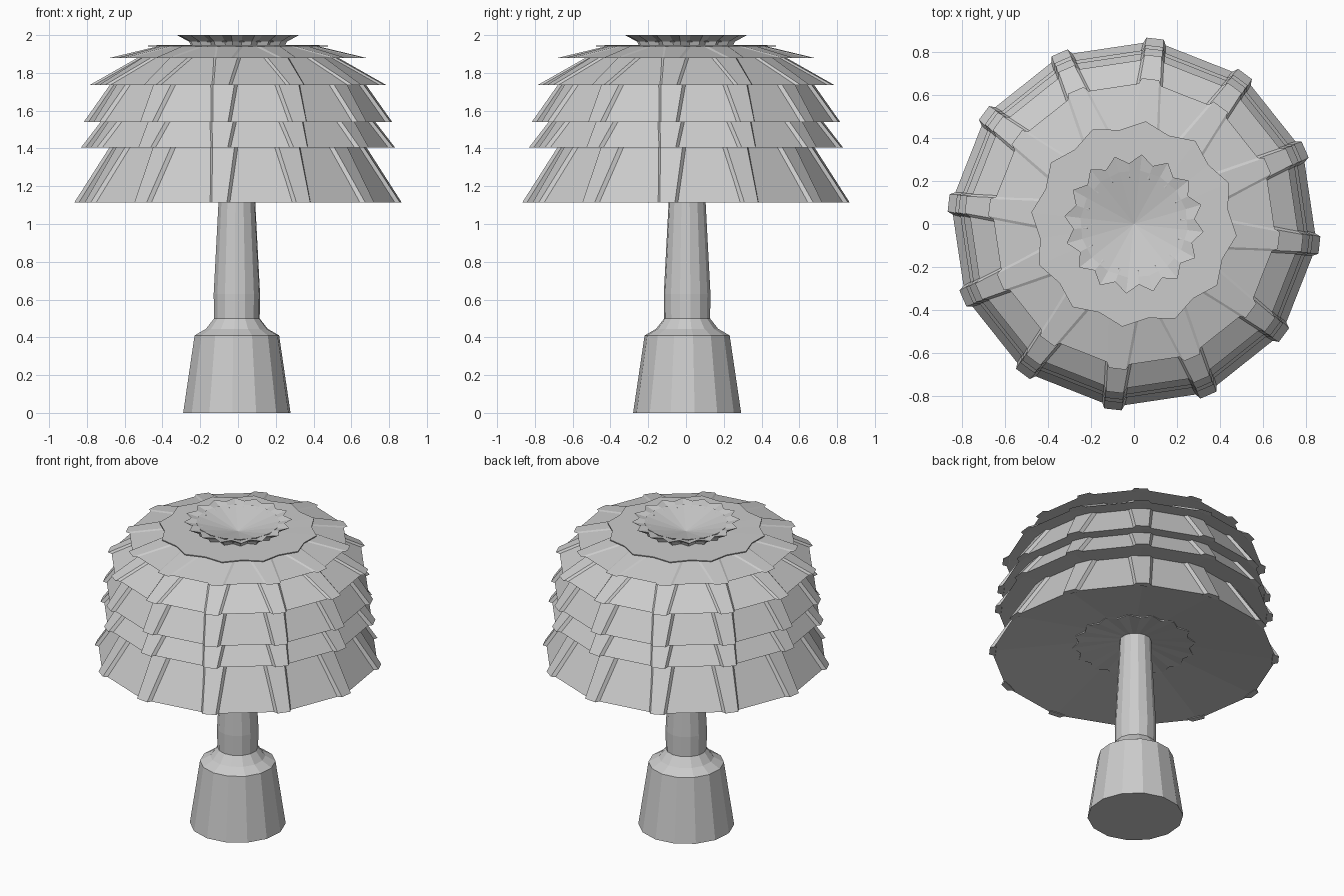
import bpy, bmesh
from math import cos, sin, pi, radians

cube = bpy.data.objects.get("Cube")
if cube:
    bpy.data.objects.remove(cube, do_unlink=True)

grey = bpy.data.materials.new("plain_grey")
grey.use_nodes = True
colour = (0.6, 0.6, 0.6, 1)
grey.diffuse_color = colour
grey.node_tree.nodes["Principled BSDF"].inputs["Base Color"].default_value = colour

SIDES = 12
TURN = radians(-6.5)


def finish(name, bm):
    bmesh.ops.recalc_face_normals(bm, faces=bm.faces)
    mesh = bpy.data.meshes.new(name)
    bm.to_mesh(mesh)
    bm.free()
    mesh.materials.append(grey)
    obj = bpy.data.objects.new(name, mesh)
    bpy.context.collection.objects.link(obj)
    return obj


def lathe(name, profile, sides, turn=0.0, tooth=0.0):
    """Faceted turned solid; tooth pulls every other corner inward."""
    bm = bmesh.new()
    rings = []
    for r, z in profile:
        if r == 0:
            rings.append([bm.verts.new((0, 0, z))] * sides)
            continue
        ring = []
        for i in range(sides):
            a = turn + 2 * pi * i / sides
            rr = r * (1 - tooth * (i % 2))
            ring.append(bm.verts.new((rr * cos(a), rr * sin(a), z)))
        rings.append(ring)
    for low, high in zip(rings, rings[1:]):
        for i in range(sides):
            j = (i + 1) % sides
            corners = []
            for v in (low[i], low[j], high[j], high[i]):
                if v not in corners:
                    corners.append(v)
            bm.faces.new(corners)
    return finish(name, bm)


def ribs(name, r0, z0, r1, z1):
    """Folds with bevelled sides along the corners of a tier."""
    bm = bmesh.new()
    for i in range(SIDES):
        a = TURN + 2 * pi * i / SIDES
        ends = []
        for r, z, half, proud in ((r0, z0, 0.04, 0.012), (r1, z1, 0.06, 0.002)):
            foot = half + 0.018
            ends.append([bm.verts.new((rr * cos(a) - t * sin(a),
                                       rr * sin(a) + t * cos(a), z))
                         for rr, t in ((r - 0.025, -foot), (r + proud, -half),
                                       (r + proud, half), (r - 0.025, foot))])
        low, high = ends
        bm.faces.new(low)
        bm.faces.new(high)
        for k in range(4):
            m = (k + 1) % 4
            bm.faces.new((low[k], low[m], high[m], high[k]))
    finish(name, bm)


# Pedestal and stem, standing very slightly off centre
stem = lathe("stem", [(0, 0), (0.287, 0), (0.226, 0.41), (0.165, 0.445),
                      (0.122, 0.5), (0.124, 0.63), (0.098, 1.12),
                      (0.092, 1.3), (0, 1.3)], 14, radians(8))
stem.location = (-0.006, 0.006, 0)

# Overlapping canopy tiers: eave radius, eave height, top radius, top height
tiers = [(0.855, 1.115, 0.66, 1.43),
         (0.82, 1.405, 0.70, 1.57),
         (0.805, 1.54, 0.65, 1.77),
         (0.775, 1.735, 0.49, 1.90),
         (0.665, 1.88, 0.40, 1.945)]
for n, (r0, z0, r1, z1) in enumerate(tiers, 1):
    lift = (z1 - z0) * 0.4
    lathe(f"canopy_tier_{n}",
          [(0, z0 + lift), (r0, z0), (r1, z1), (0, z1 - 0.03)], SIDES, TURN)
    ribs(f"tier_ribs_{n}", r0, z0, r1, z1)

# Toothed ceiling plate around the stem
lathe("ceiling_plate", [(0, 1.225), (0.37, 1.183), (0.37, 1.2), (0, 1.245)],
      32, 0, 0.1)

# Thin toothed cap ring
lathe("cap_ring", [(0.2, 1.938), (0.48, 1.94), (0.48, 1.946), (0.2, 1.948),
                   (0.2, 1.938)], 24, TURN, 0.08)

# Flared toothed rim with a smooth conical dish inside
lathe("top_rim", [(0.22, 1.945), (0.25, 1.945), (0.26, 1.965), (0.325, 2.0),
                  (0.25, 1.986), (0.22, 1.945)], 32, TURN, 0.13)
lathe("top_dish", [(0, 1.925), (0.24, 1.965), (0.25, 1.992), (0, 1.93)],
      16, TURN)
